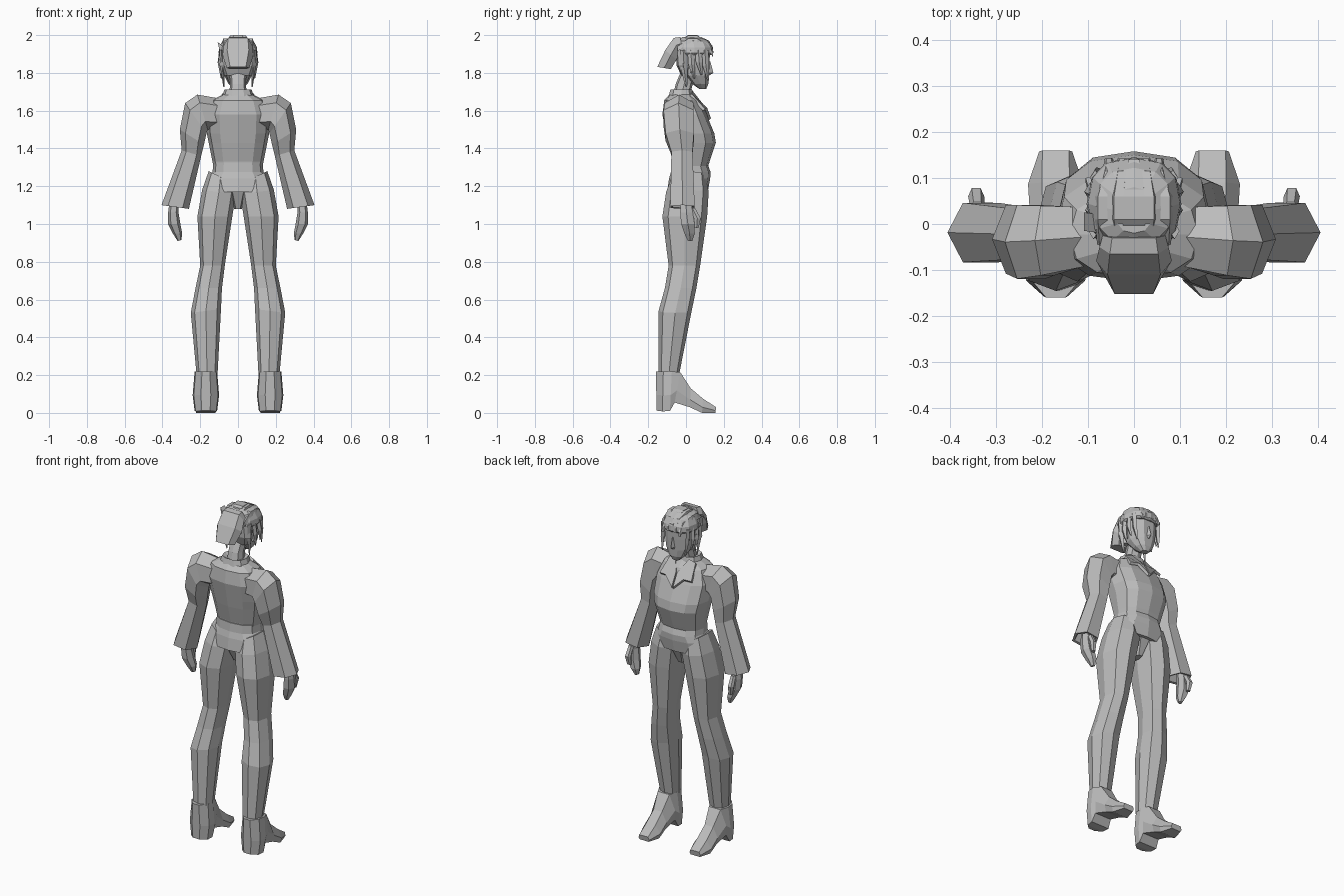
import bpy, bmesh, math

grey = bpy.data.materials.new("plain grey")
grey.diffuse_color = (0.5, 0.5, 0.5, 1)


def finish(name, bm, mirror):
    bmesh.ops.recalc_face_normals(bm, faces=bm.faces)
    me = bpy.data.meshes.new(name)
    bm.to_mesh(me)
    bm.free()
    me.materials.append(grey)
    ob = bpy.data.objects.new(name, me)
    bpy.context.collection.objects.link(ob)
    if mirror:
        mod = ob.modifiers.new("mirror", 'MIRROR')
        mod.use_mirror_merge = False
    return ob


def loft(name, sections, mirror=False):
    """Skin closed sections of equal point count and cap both ends."""
    bm = bmesh.new()
    rows = [[bm.verts.new(p) for p in s] for s in sections]
    n = len(rows[0])
    for a, b in zip(rows, rows[1:]):
        for i in range(n):
            j = (i + 1) % n
            bm.faces.new((a[i], a[j], b[j], b[i]))
    bm.faces.new(rows[0])
    bm.faces.new(rows[-1])
    return finish(name, bm, mirror)


def ring(xo, zo, xi, zi, y0, y1, n=8, p=0.85):
    """Oval section between an outer and an inner point and two depths."""
    pts = []
    for k in range(n):
        a = 2 * math.pi * k / n
        c, s = [math.copysign(abs(v) ** p, v) if abs(v) > 1e-6 else 0
                for v in (math.cos(a), math.sin(a))]
        t = (c + 1) / 2
        pts.append((xi + (xo - xi) * t, (y0 + y1) / 2 + (y1 - y0) / 2 * s,
                    zi + (zo - zi) * t))
    return pts


def body(name, rows, n=12, p=0.8):
    """Centred part from rows of (half width, z, back, front)."""
    return loft(name, [ring(x, z, -x, z, b, f, n, p) for x, z, b, f in rows])


def limb(name, rows, n=8, p=0.85):
    return loft(name, [ring(*r, n=n, p=p) for r in rows], True)


def plate(name, pts, offset, mirror=True):
    """Thin slab, pushed along an offset."""
    back = [tuple(a + b for a, b in zip(q, offset)) for q in pts]
    return loft(name, [pts, back], mirror)


def strand(name, path, w, d, mirror=True):
    """Tapered lock of hair: diamond section, last point narrow."""
    secs = []
    for k, (x, y, z) in enumerate(path):
        s = 0.25 if k == len(path) - 1 else 1
        secs.append([(x + d * s, y, z), (x, y + w * s, z),
                     (x - d * s, y, z), (x, y - w * s, z)])
    return loft(name, secs, mirror)


# Jacket body, with a deep chest
body("jacket_body", [(0.125, 1.27, -0.065, 0.105), (0.135, 1.33, -0.07, 0.125),
                     (0.155, 1.43, -0.095, 0.158), (0.165, 1.48, -0.105, 0.15),
                     (0.17, 1.58, -0.125, 0.108), (0.14, 1.655, -0.115, 0.07),
                     (0.05, 1.70, -0.075, 0.03)])
# Hips with waistband, then the crotch wedge
body("hips", [(0.13, 1.325, -0.075, 0.112), (0.135, 1.275, -0.08, 0.13),
              (0.16, 1.24, -0.09, 0.128), (0.17, 1.17, -0.10, 0.115)])
body("crotch", [(0.055, 1.18, -0.08, 0.11), (0.02, 1.08, -0.03, 0.06)], 6)

# Trouser legs
limb("trouser_leg", [(0.155, 1.28, 0.03, 1.22, -0.075, 0.105),
                     (0.19, 1.18, 0.012, 1.16, -0.105, 0.12),
                     (0.215, 1.04, 0.03, 1.04, -0.125, 0.112),
                     (0.20, 0.78, 0.07, 0.78, -0.092, 0.075),
                     (0.225, 0.66, 0.085, 0.66, -0.112, 0.055),
                     (0.25, 0.53, 0.09, 0.55, -0.145, 0.03),
                     (0.22, 0.21, 0.108, 0.21, -0.145, -0.035)])

# Heeled boots: (bottom y, bottom z, top y, top z, half width, top ratio)
boot = []
for yb, zb, yt, zt, w, r in [(-0.155, 0.012, -0.16, 0.22, 0.026, 0.8),
                             (-0.125, 0.008, -0.12, 0.22, 0.064, 0.85),
                             (-0.085, 0.01, -0.075, 0.22, 0.070, 0.85),
                             (-0.06, 0.055, -0.03, 0.215, 0.064, 0.6),
                             (0.02, 0.03, 0.025, 0.13, 0.056, 0.5),
                             (0.085, 0.0, 0.09, 0.075, 0.060, 0.5),
                             (0.155, 0.0, 0.16, 0.03, 0.036, 0.8)]:
    ym, zm = yb * 0.6 + yt * 0.4, zb * 0.6 + zt * 0.4
    boot.append([(0.17 + sx * w * k, y, z) for sx, k, y, z in
                 ((-1, 0.85, yb, zb), (-1, 1, ym, zm), (-1, r, yt, zt),
                  (1, r, yt, zt), (1, 1, ym, zm), (1, 0.85, yb, zb))])
loft("boot", boot, True)

# Puffed sleeves with flared, hollow cuffs
limb("sleeve", [(0.10, 1.665, 0.11, 1.50, -0.10, 0.045),
                (0.215, 1.685, 0.16, 1.50, -0.122, 0.05),
                (0.28, 1.64, 0.167, 1.48, -0.13, 0.052),
                (0.308, 1.50, 0.18, 1.42, -0.118, 0.052),
                (0.298, 1.39, 0.195, 1.36, -0.085, 0.042),
                (0.405, 1.10, 0.26, 1.08, -0.092, 0.055),
                (0.39, 1.10, 0.275, 1.085, -0.077, 0.04),
                (0.35, 1.19, 0.27, 1.18, -0.055, 0.03)], n=6, p=0.9)

# Hands and thumbs
limb("hand", [(0.355, 1.18, 0.31, 1.18, -0.03, 0.02),
              (0.37, 1.06, 0.315, 1.06, -0.035, 0.04),
              (0.37, 1.00, 0.305, 1.00, -0.03, 0.05),
              (0.345, 0.95, 0.295, 0.95, -0.012, 0.05),
              (0.32, 0.91, 0.30, 0.915, 0.008, 0.035)], n=6)
limb("thumb", [(0.355, 1.085, 0.325, 1.085, 0.015, 0.05),
               (0.36, 1.03, 0.325, 1.03, 0.04, 0.08),
               (0.35, 0.98, 0.325, 0.98, 0.045, 0.068)], n=6)

# Neck, collar band and lapels
body("neck", [(0.048, 1.67, -0.07, 0.02), (0.042, 1.74, -0.055, 0.035),
              (0.045, 1.80, -0.03, 0.06)], 8)
body("collar_band", [(0.085, 1.675, -0.095, 0.045), (0.072, 1.712, -0.085, 0.035),
                     (0.05, 1.70, -0.065, 0.02)], 10)
plate("lapel", [(0.045, 0.035, 1.705), (0.085, 0.03, 1.69), (0.105, 0.10, 1.61),
                (0.06, 0.112, 1.615), (0.004, 0.132, 1.56), (0.004, 0.09, 1.635)],
      (0, -0.01, -0.012))

# Face, jaw and nose
body("head", [(0.022, 1.715, 0.07, 0.108), (0.05, 1.742, 0.03, 0.12),
              (0.073, 1.785, -0.01, 0.124), (0.083, 1.85, -0.035, 0.128),
              (0.085, 1.91, -0.04, 0.13), (0.06, 1.97, -0.02, 0.10)], 10)
loft("nose", [[(-0.006, 0.12, 1.86), (0.006, 0.12, 1.86), (0, 0.129, 1.86)],
              [(-0.014, 0.118, 1.80), (0.014, 0.118, 1.80), (0, 0.145, 1.80)],
              [(-0.008, 0.116, 1.785), (0.008, 0.116, 1.785), (0, 0.125, 1.788)]])
limb("ear", [(0.102, 1.87, 0.08, 1.87, 0.015, 0.045),
             (0.095, 1.80, 0.07, 1.80, 0.02, 0.04)], n=6)

# Hair cap with a rim, swept ridges on top
body("hair_cap", [(0.095, 1.895, -0.055, 0.135), (0.103, 1.905, -0.058, 0.145),
                  (0.10, 1.935, -0.055, 0.143), (0.082, 1.97, -0.045, 0.122),
                  (0.04, 1.99, -0.02, 0.08)], 12)
for name, x, drop in (("inner_ridge", 0.033, 0.0), ("outer_ridge", 0.068, 0.016)):
    secs = []
    for y, z, w in ((-0.045, 1.955, 0.012), (0.01, 1.997, 0.017), (0.06, 1.997, 0.017),
                    (0.115, 1.972, 0.014), (0.142, 1.925, 0.009)):
        z -= drop
        xx = x * (1.0 if y < 0.1 else 0.8)
        secs.append([(xx - w, y, z - 0.025), (xx - w * 0.6, y, z),
                     (xx + w * 0.6, y, z), (xx + w, y, z - 0.025)])
    loft(name, secs, True)
loft("middle_ridge", [[(-w, y, z - 0.03), (-w, y, z), (w, y, z), (w, y, z - 0.03)]
                      for y, z, w in ((-0.03, 1.97, 0.02), (0.01, 2.0, 0.026),
                                      (0.06, 2.0, 0.024), (0.14, 1.945, 0.012))])

# Flap of hair sweeping off the back: (top y, top z, under y, under z, half width)
loft("back_hair", [[(-w * 0.7, yt, zt), (w * 0.7, yt, zt), (w, (yt + yu) / 2, (zt + zu) / 2),
                    (w * 0.7, yu, zu), (-w * 0.7, yu, zu), (-w, (yt + yu) / 2, (zt + zu) / 2)]
                   for yt, zt, yu, zu, w in ((-0.03, 1.99, -0.02, 1.92, 0.068),
                                             (-0.065, 1.985, -0.035, 1.91, 0.075),
                                             (-0.11, 1.92, -0.05, 1.87, 0.082),
                                             (-0.152, 1.832, -0.08, 1.82, 0.06))])
body("nape_hair", [(0.09, 1.91, -0.055, 0.03), (0.098, 1.84, -0.05, 0.02),
                   (0.075, 1.785, -0.025, 0.02)], 8)

# Side locks around the face and behind the ear
for k, (y, z, x) in enumerate([(-0.01, 1.725, 0.075), (0.03, 1.77, 0.088),
                               (0.07, 1.79, 0.09), (0.105, 1.76, 0.075)]):
    strand("side_lock_%d" % (k + 1), [(0.088 - 0.1 * max(0, y - 0.07), y - 0.005, 1.92),
                                      (x + 0.007, y, (z + 1.92) / 2),
                                      (x, y + 0.012, z)], 0.018, 0.011)

# Small ornament on one side of the cap
plate("hair_ornament", [(-0.07, -0.02, 1.93), (-0.108, -0.015, 1.965),
                        (-0.098, -0.015, 1.92)], (0.0, 0.04, 0.0), False)
